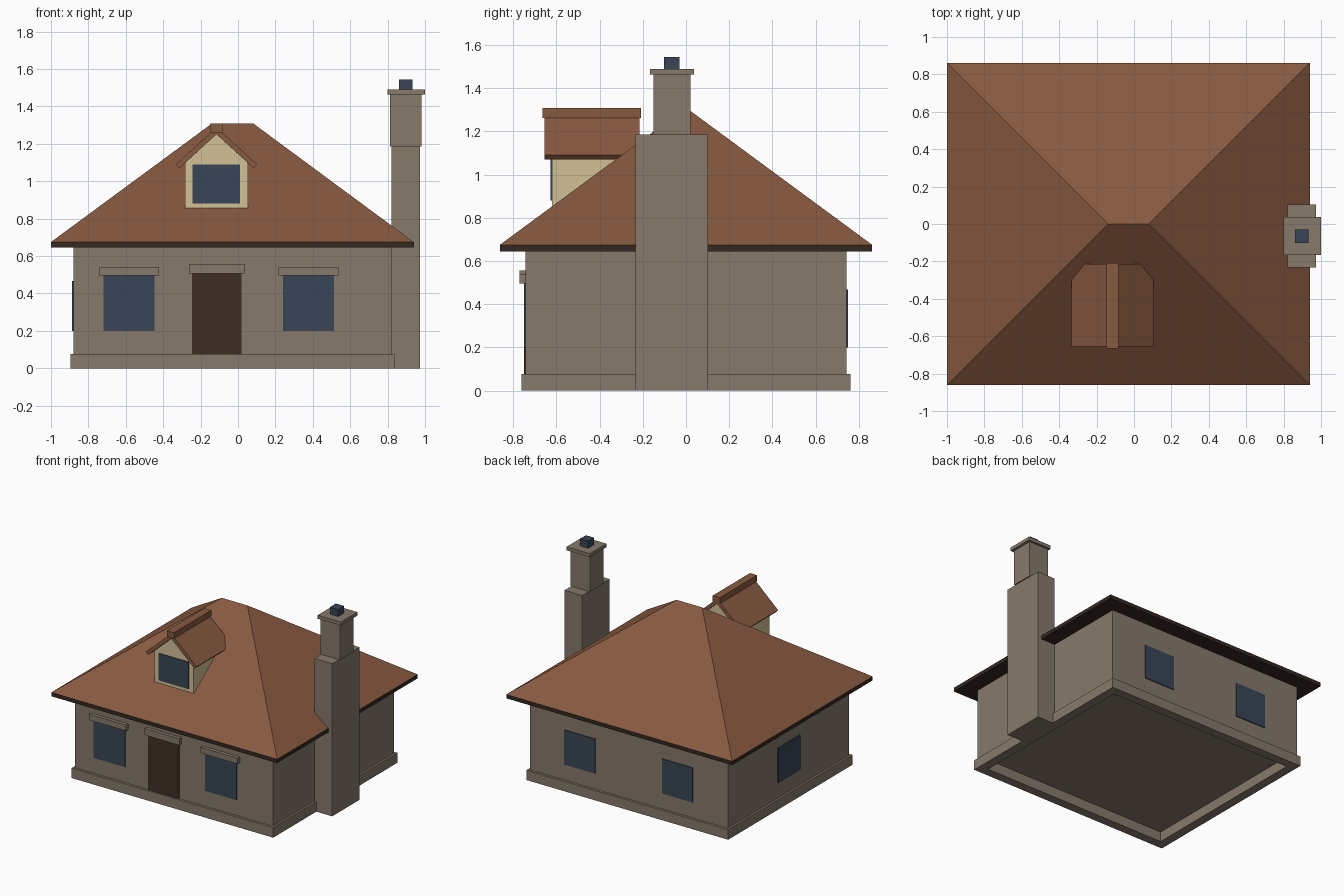
import bpy, bmesh

if "Cube" in bpy.data.objects:
    bpy.data.objects.remove(bpy.data.objects["Cube"])


def mat(name, rgb):
    """Flat material from a display (sRGB) colour."""
    m = bpy.data.materials.new(name)
    m.diffuse_color = [((c + 0.055) / 1.055) ** 2.4 for c in rgb] + [1.0]
    m.use_nodes = True
    m.node_tree.nodes["Principled BSDF"].inputs["Base Color"].default_value = m.diffuse_color
    return m


STONE = mat("stone", (0.525, 0.475, 0.42))
TILE = mat("roof_tile", (0.53, 0.35, 0.25))
CREAM = mat("cream_render", (0.83, 0.755, 0.59))
GLASS = mat("dark_blue_glass", (0.22, 0.27, 0.335))
DOOR = mat("door_wood", (0.245, 0.18, 0.14))
FASCIA = mat("dark_fascia", (0.205, 0.155, 0.125))


def finish(name, bm, material):
    bmesh.ops.recalc_face_normals(bm, faces=bm.faces)
    me = bpy.data.meshes.new(name)
    bm.to_mesh(me)
    bm.free()
    me.materials.append(material)
    ob = bpy.data.objects.new(name, me)
    bpy.context.collection.objects.link(ob)
    return ob


def box(name, material, x, y, z):
    """Box from (min, max) ranges."""
    bm = bmesh.new()
    bmesh.ops.create_cube(bm, size=1)
    for v in bm.verts:
        v.co = [r[0] if c < 0 else r[1] for c, r in zip(v.co, (x, y, z))]
    return finish(name, bm, material)


def prism(name, material, profile, y0, y1):
    """Extrude an XZ profile along y."""
    bm = bmesh.new()
    face = bm.faces.new([bm.verts.new((x, y0, z)) for x, z in profile])
    ext = bmesh.ops.extrude_face_region(bm, geom=[face])["geom"]
    bmesh.ops.translate(bm, vec=(0, y1 - y0, 0),
                        verts=[e for e in ext if isinstance(e, bmesh.types.BMVert)])
    return finish(name, bm, material)


# Walls, standing on a hollow ring of plinth stones
X0, X1, Y0, Y1 = -0.88, 0.82, -0.743, 0.743
PZ, WALL_TOP = 0.077, 0.65
box("walls", STONE, (X0, X1), (Y0, Y1), (PZ, WALL_TOP))
px0, px1, py, t = -0.896, 0.836, 0.762, 0.07
box("plinth_front", STONE, (px0, px1), (-py, -py + t), (0, PZ))
box("plinth_back", STONE, (px0, px1), (py - t, py), (0, PZ))
box("plinth_left", STONE, (px0, px0 + t), (-py + t, py - t), (0, PZ))
box("plinth_right", STONE, (px1 - t, px1), (-py + t, py - t), (0, PZ))

# Front door and windows with lintels
box("door", DOOR, (-0.247, 0.018), (-0.75, Y0 + 0.002), (PZ, 0.506))
box("door_lintel", STONE, (-0.263, 0.035), (-0.77, Y0 + 0.01), (0.506, 0.557))
for side, cx in (("left", -0.582), ("right", 0.376)):
    box("front_window_" + side, GLASS, (cx - 0.136, cx + 0.136),
        (-0.75, Y0 + 0.001), (0.2, 0.495))
    box("window_lintel_" + side, STONE, (cx - 0.16, cx + 0.16),
        (-0.77, Y0 + 0.01), (0.495, 0.54))

# Back and left windows
for side, cx in (("left", -0.45), ("right", 0.39)):
    box("back_window_" + side, GLASS, (cx - 0.132, cx + 0.132),
        (Y1 - 0.001, 0.75), (0.2, 0.468))
box("side_window", GLASS, (-0.888, X0 + 0.001), (-0.135, 0.135), (0.2, 0.468))

# Hipped roof on a dark eaves slab
RX0, RX1, RY, EAVE, PEAK = -1.0, 0.94, 0.862, 0.675, 1.31
box("eaves", FASCIA, (RX0, RX1), (-RY, RY), (0.645, EAVE))
bm = bmesh.new()
a, b, c, d, r0, r1 = [bm.verts.new(p) for p in (
    (RX0, -RY, EAVE), (RX1, -RY, EAVE), (RX1, RY, EAVE), (RX0, RY, EAVE),
    (-0.138, 0, PEAK), (0.08, 0, PEAK))]
for f in ((a, b, r1, r0), (b, c, r1), (c, d, r0, r1), (d, a, r0), (d, c, b, a)):
    bm.faces.new(f)
finish("hip_roof", bm, TILE)

# Dormer: gabled body, window, folded roof and ridge cap
DX = -0.115
body = [(DX - 0.169, 0.857), (DX + 0.169, 0.857), (DX + 0.169, 1.097),
        (DX, 1.251), (DX - 0.169, 1.097)]
prism("dormer_body", CREAM, body, -0.62, -0.23)
box("dormer_window", GLASS, (DX - 0.127, DX + 0.127), (-0.627, -0.619), (0.881, 1.09))
chevron = [(DX - 0.218, 1.09), (DX, 1.288), (DX + 0.218, 1.09),
           (DX + 0.199, 1.07), (DX, 1.251), (DX - 0.199, 1.07)]
prism("dormer_roof", TILE, chevron, -0.655, -0.215)
box("dormer_ridge", TILE, (DX - 0.031, DX + 0.031), (-0.665, -0.208), (1.262, 1.308))

# Chimney
box("chimney_base", STONE, (0.82, 0.972), (-0.233, 0.103), (0, 1.185))
box("chimney_stack", STONE, (0.812, 0.98), (-0.15, 0.02), (1.185, 1.465))
box("chimney_cap", STONE, (0.8, 1.0), (-0.167, 0.037), (1.463, 1.49))
box("chimney_pot", GLASS, (0.862, 0.932), (-0.102, -0.03), (1.49, 1.545))
